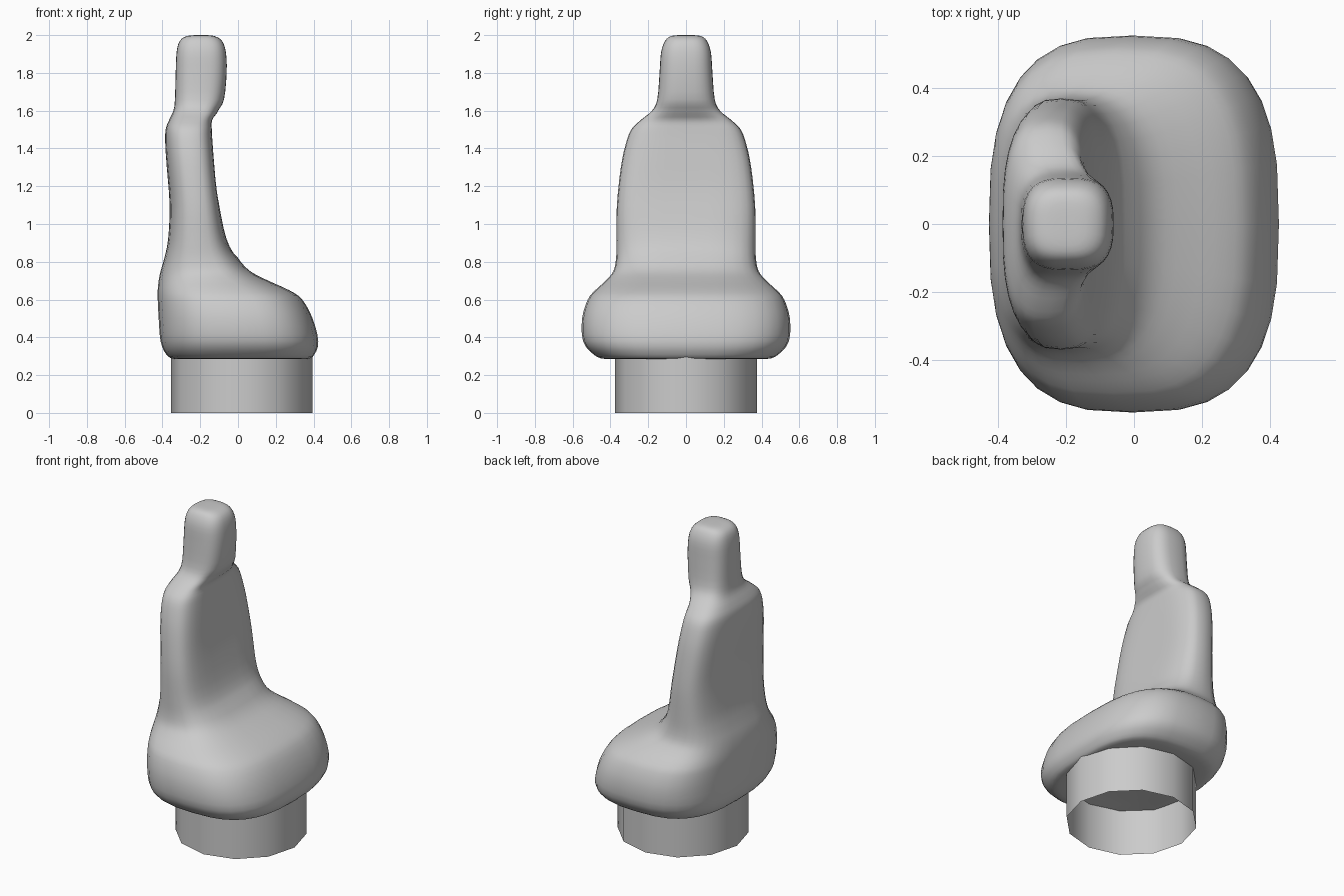
import bpy, math
from mathutils import Vector

cube = bpy.data.objects.get("Cube")
if cube:
    bpy.data.objects.remove(cube)

grey = bpy.data.materials.new("plain grey")
grey.use_nodes = True
colour = (0.6, 0.6, 0.6, 1)
grey.diffuse_color = colour
grey.node_tree.nodes["Principled BSDF"].inputs["Base Color"].default_value = colour


def add_object(name, verts, faces, angle):
    mesh = bpy.data.meshes.new(name)
    mesh.from_pydata(verts, [], faces)
    mesh.materials.append(grey)
    obj = bpy.data.objects.new(name, mesh)
    bpy.context.collection.objects.link(obj)
    bpy.ops.object.select_all(action="DESELECT")
    obj.select_set(True)
    bpy.context.view_layer.objects.active = obj
    bpy.ops.object.shade_smooth_by_angle(angle=math.radians(angle))
    return obj


def bridge(rings, count):
    """Quads joining successive rings of equal vertex count."""
    return [(r * count + i, r * count + (i + 1) % count,
             (r + 1) * count + (i + 1) % count, (r + 1) * count + i)
            for r in range(rings - 1) for i in range(count)]


def smooth_path(points, steps):
    """Catmull-Rom resampling of a list of profile rows."""
    rows = [Vector(p) for p in points]
    out = []
    for k in range(len(rows) - 1):
        a, b = rows[max(k - 1, 0)], rows[k]
        c, d = rows[k + 1], rows[min(k + 2, len(rows) - 1)]
        for s in range(steps):
            t = s / steps
            out.append(0.5 * (2 * b + (c - a) * t + (2 * a - 5 * b + 4 * c - d) * t ** 2
                              + (3 * b - a - 3 * c + d) * t ** 3))
    return out + [rows[-1]]


def soft_power(value, power):
    return math.copysign(abs(value) ** power, value)


# Seat body: height, rear x, front x, half width
profile = [
    (.3, -.2, .2, .25), (.285, -.33, .36, .42), (.31, -.38, .405, .49),
    (.38, -.41, .425, .545), (.5, -.42, .395, .55), (.6, -.425, .34, .52),
    (.65, -.425, .27, .48), (.7, -.42, .16, .425), (.75, -.41, .065, .385),
    (.82, -.39, 0, .37), (.92, -.37, -.045, .368), (1.1, -.362, -.075, .366),
    (1.3, -.377, -.1, .345), (1.42, -.385, -.115, .32), (1.5, -.383, -.125, .29),
    (1.55, -.365, -.128, .24), (1.6, -.342, -.105, .18), (1.66, -.334, -.074, .152),
    (1.8, -.33, -.06, .14), (1.91, -.325, -.064, .132), (1.97, -.308, -.085, .11),
    (1.995, -.27, -.125, .08), (2, -.22, -.17, .03),
]
SIDES = 32
verts = []
rows = smooth_path(profile, 3)
for z, rear, front, half in rows:
    # Hollow the front of the backrest slightly between its side wings
    hollow = .03 * max(0, 1 - abs(z - 1.2) / .38) ** .5
    for i in range(SIDES):
        a = math.tau * i / SIDES
        u, v = soft_power(math.cos(a), .7), soft_power(math.sin(a), .7)
        x = (rear + front) / 2 + u * (front - rear) / 2
        if u > 0:
            x -= hollow * u * (1 - v * v)
        verts.append((x, v * half, z))
faces = bridge(len(rows), SIDES)
faces.append(tuple(reversed(range(SIDES))))
faces.append(tuple(range(len(verts) - SIDES, len(verts))))
add_object("seat_body", verts, faces, 60)

# Open tube pedestal
TUBE = 12
verts = [(.02 + .375 * math.cos(math.tau * i / TUBE), .375 * math.sin(math.tau * i / TUBE), z)
         for z in (0, .32) for i in range(TUBE)]
add_object("pedestal", verts, bridge(2, TUBE), 40)
